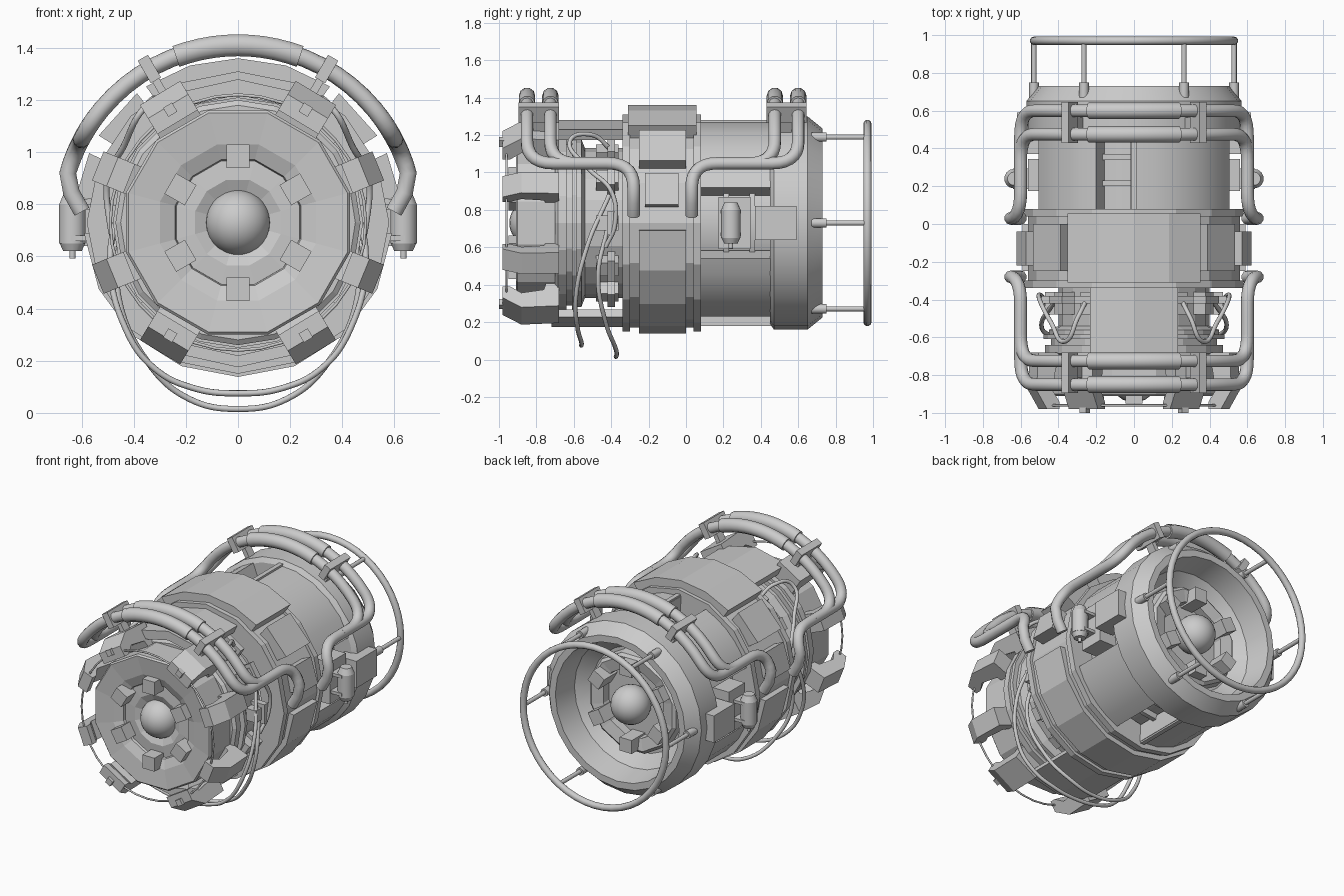
import bpy, bmesh
from math import sin, cos, radians, pi
from mathutils import Vector

cube = bpy.data.objects.get("Cube")
if cube:
    bpy.data.objects.remove(cube, do_unlink=True)

AXIS = 0.73      # height of the long axis
MID = -0.125     # plane between front and rear handles
grey = bpy.data.materials.new("plain grey")
grey.use_nodes = True
grey.diffuse_color = (0.6, 0.6, 0.6, 1)
grey.node_tree.nodes["Principled BSDF"].inputs["Base Color"].default_value = (0.6, 0.6, 0.6, 1)


def polar(r, deg, y):
    a = radians(deg)
    return Vector((r * cos(a), y, AXIS + r * sin(a)))


def finish(name, bm, smooth=False):
    bmesh.ops.remove_doubles(bm, verts=bm.verts, dist=1e-5)
    bmesh.ops.recalc_face_normals(bm, faces=bm.faces)
    me = bpy.data.meshes.new(name)
    bm.to_mesh(me)
    bm.free()
    me.materials.append(grey)
    ob = bpy.data.objects.new(name, me)
    bpy.context.collection.objects.link(ob)
    if smooth:
        bpy.ops.object.select_all(action='DESELECT')
        ob.select_set(True)
        bpy.context.view_layer.objects.active = ob
        bpy.ops.object.shade_smooth_by_angle(angle=radians(30))
    return ob


def revolve(name, profile, n=16, a0=0, a1=360, smooth=False):
    """Turn a closed (radius, y) profile about the long axis, fully or as an arc."""
    bm = bmesh.new()
    full = a1 - a0 == 360
    rows = [[bm.verts.new(polar(r, a0 + (a1 - a0) * i / n, y)) for r, y in profile]
            for i in range(n if full else n + 1)]
    m = len(profile)
    for i in range(n):
        p, q = rows[i], rows[(i + 1) % len(rows)]
        for j in range(m):
            k = (j + 1) % m
            bm.faces.new((p[j], p[k], q[k], q[j]))
    if not full:
        bm.faces.new(rows[0])
        bm.faces.new(rows[-1])
    return finish(name, bm, smooth)


def rect(r0, r1, y0, y1):
    return [(r0, y0), (r1, y0), (r1, y1), (r0, y1)]


def prism(name, profile, width, deg):
    """Extrude a (radius, y) profile sideways at an angle round the axis."""
    bm = bmesh.new()
    a = radians(deg)
    side = Vector((-sin(a), 0, cos(a))) * width / 2
    ends = [[bm.verts.new(polar(r, deg, y) + s) for r, y in profile] for s in (-side, side)]
    for e in ends:
        bm.faces.new(e)
    m = len(profile)
    for j in range(m):
        k = (j + 1) % m
        bm.faces.new((ends[0][j], ends[0][k], ends[1][k], ends[1][j]))
    return finish(name, bm)


def box(name, centre, size):
    bm = bmesh.new()
    bmesh.ops.create_cube(bm, size=1)
    for v in bm.verts:
        v.co = Vector(centre) + Vector([a * b for a, b in zip(v.co, size)])
    return finish(name, bm)


def upright(name, centre, r, height, r2):
    bm = bmesh.new()
    bmesh.ops.create_cone(bm, cap_ends=True, segments=14, radius1=r, radius2=r2, depth=height)
    bmesh.ops.translate(bm, verts=bm.verts, vec=centre)
    return finish(name, bm, True)


def tube(name, pts, radius, cyclic=False, soft=False):
    cu = bpy.data.curves.new(name, 'CURVE')
    cu.dimensions = '3D'
    cu.bevel_depth, cu.bevel_resolution, cu.use_fill_caps = radius, 3, True
    cu.resolution_u = 8
    sp = cu.splines.new('BEZIER' if soft else 'POLY')
    store = sp.bezier_points if soft else sp.points
    store.add(len(pts) - 1)
    for p, co in zip(store, pts):
        if soft:
            p.co = co
            p.handle_left_type = p.handle_right_type = 'AUTO'
        else:
            p.co = (*co, 1)
    sp.use_cyclic_u = cyclic
    cu.materials.append(grey)
    ob = bpy.data.objects.new(name, cu)
    bpy.context.collection.objects.link(ob)
    return ob


def rounded(path, rad, steps=7):
    """Round the corners of a 2D path and sample its straight runs."""
    path = [Vector(p) for p in path]
    out = [path[0]]

    def run(to):
        start, count = out[-1].copy(), max(1, int((to - out[-1]).length / 0.06))
        out.extend(start.lerp(to, i / count) for i in range(1, count + 1))
    for a, b, c in zip(path, path[1:], path[2:]):
        s, e = b + (a - b).normalized() * rad, b + (c - b).normalized() * rad
        run(s)
        out.extend(s.lerp(b, t).lerp(b.lerp(e, t), t) for t in (i / steps for i in range(1, steps + 1)))
    run(path[-1])
    return out


# Central band with flanges and curved cover panels
revolve("central_band", rect(0.42, 0.56, -0.32, 0.06))
for name, y in (("front_flange", -0.34), ("rear_flange", 0.04)):
    revolve(name, rect(0.42, 0.58, y, y + 0.04))
revolve("top_panel", rect(0.54, 0.63, -0.31, 0.055), 4, 56, 124)
revolve("lower_panel", rect(0.54, 0.592, -0.25, 0), 8, 184, 356)
for tag, flip in (("left", 0), ("right", 1)):
    def span(a, b):
        return (180 - b, 180 - a) if flip else (a, b)
    revolve(tag + "_shoulder_panel", rect(0.54, 0.63, -0.25, 0), 1, *span(32, 52))
    revolve(tag + "_side_plate", rect(0.54, 0.63, -0.22, -0.04), 1, *span(9, 25))

# Rear barrel: core, ribs and thick shell segments with window gaps
revolve("barrel_core", rect(0.36, 0.41, 0.02, 0.5), 24, smooth=True)
for y in (0.2, 0.34):
    revolve("barrel_rib", rect(0.4, 0.45, y, y + 0.03), 24, smooth=True)
for a0, a1 in ((20.5, 92), (112, 159.5), (200.5, 272), (292, 339.5)):
    revolve("barrel_shell", rect(0.42, 0.54, 0.07, 0.47), 5, a0, a1, True)
for a in (90, -90):
    prism("barrel_rail", rect(0.52, 0.55, 0.06, 0.48), 0.03, a)

# Rear collar with deep dish
revolve("rear_collar", [(0.4, 0.45), (0.54, 0.45), (0.57, 0.47), (0.57, 0.65), (0.505, 0.73),
                        (0.46, 0.73), (0.43, 0.57), (0.35, 0.5), (0.0001, 0.5), (0.0001, 0.45)], 24, smooth=True)
revolve("rear_hub", [(0.23, 0.48), (0.34, 0.48), (0.33, 0.56), (0.31, 0.575), (0.23, 0.56)], 12, 15, 375)

# Front stepped section and nose
revolve("front_neck", [(0.3, -0.7), (0.45, -0.7), (0.47, -0.685), (0.47, -0.64), (0.44, -0.64),
                       (0.44, -0.61), (0.48, -0.61), (0.48, -0.585), (0.45, -0.585), (0.45, -0.56),
                       (0.4, -0.54), (0.4, -0.33), (0.3, -0.33)], 20)
revolve("nose_ring", [(0.24, -0.7), (0.445, -0.7), (0.445, -0.9), (0.435, -0.91),
                      (0.31, -0.895), (0.25, -0.87), (0.24, -0.83)], 12, 15, 375)
revolve("nose_hub", [(0.0001, -0.78), (0.25, -0.78), (0.245, -0.855), (0.17, -0.86), (0.1, -0.83),
                     (0.0001, -0.83)], 12, 15, 375)

# Hub blocks and central spheres at both ends
for end, y0, y1, ys in (("front", -0.95, -0.84, -0.82), ("rear", 0.5, 0.64, 0.585)):
    for i in range(6):
        prism(end + "_hub_block", rect(0.21, 0.3, y0, y1), 0.09, 30 + 60 * i)
    bm = bmesh.new()
    bmesh.ops.create_uvsphere(bm, u_segments=24, v_segments=14, radius=0.125)
    bmesh.ops.translate(bm, verts=bm.verts, vec=(0, ys, AXIS))
    finish(end + "_sphere", bm, True)

# Front claws with bolts and a thin hoop
claw = [(0.4, -0.68), (0.57, -0.68), (0.58, -0.88), (0.52, -0.98), (0.45, -0.98),
        (0.45, -0.94), (0.49, -0.88), (0.47, -0.76), (0.4, -0.74)]
for a in (22, 59, 121, 158, 202, 239, 301, 338):
    prism("claw", claw, 0.18 if a in (59, 121, 239, 301) else 0.12, a)
for a in (59, 121, 239, 301):
    prism("claw_bolt", rect(0.485, 0.525, -1.0, -0.92), 0.04, a)
tube("front_hoop", [polar(0.49, 10 * i, -0.96) for i in range(36)], 0.006, True)

# Top and bottom bridge plates over the neck
revolve("top_bridge", rect(0.49, 0.55, -0.74, -0.32), 2, 65, 115)
revolve("bottom_bridge", rect(0.51, 0.555, -0.72, -0.32), 2, 245, 295)

# Small fittings round the neck
for a in (0, 32, 58, 122, 148, 180, 212, 238, 302, 328):
    prism("neck_block", rect(0.38, 0.47, -0.48, -0.36), 0.08, a)
    prism("neck_clip", rect(0.38, 0.49, -0.42, -0.38), 0.13, a)

# Rear guard ring on six spokes
tube("guard_ring", [polar(0.53, 7.5 * i, 0.97) for i in range(48)], 0.022, True)
for i in range(6):
    tube("guard_spoke", [polar(0.53, 60 * i, 0.6), polar(0.53, 60 * i, 0.97)], 0.014)
    tube("spoke_socket", [polar(0.53, 60 * i, 0.67), polar(0.53, 60 * i, 0.75)], 0.026)

# Arched twin handles, front and rear
R = 0.68
ARC = R * pi / 180    # length of one degree along the arch


def arch(corners):
    """Follow (angle, y) corners down one side and repeat them on the other."""
    half = rounded([(a * ARC, y) for a, y in corners], 0.14)
    pts = []
    for p in half:
        deg = p.x / ARC
        pts.append(polar(R - max(0, 14 - deg) * 0.008, deg, p.y))
    return [Vector((-p.x, p.y, p.z)) for p in reversed(pts)] + pts[1:]


for end, sign in (("front", 1), ("rear", -1)):
    def place(y):
        return MID + sign * y
    outer, inner = place(-0.725), place(-0.6)
    tube(end + "_outer_handle", arch([(90, outer), (28, outer), (28, place(-0.155)), (4, place(-0.155))]), 0.034)
    tube(end + "_inner_handle", arch([(90, inner), (28, inner), (28, place(-0.36))]), 0.034)
    for y in (outer, inner):
        tube(end + "_handle_grip", [polar(R, 69.5 + 4.1 * i, y) for i in range(11)], 0.044)
    for a in (60, 120):
        prism(end + "_handle_clamp", rect(0.63, 0.73, min(outer, inner) - 0.045, max(outer, inner) + 0.045), 0.045, a)
        prism(end + "_clamp_post", rect(0.5, 0.64, place(-0.66) - 0.03, place(-0.66) + 0.03), 0.03, a)

# Side canisters, brackets and boxes in the side windows
for tag, s in (("left", 1), ("right", -1)):
    for part, z, r, h, r2 in (("canister", 0.725, 0.052, 0.15, 0.052), ("canister_top", 0.82, 0.052, 0.04, 0.035),
                              ("canister_base", 0.635, 0.036, 0.03, 0.05), ("canister_valve", 0.608, 0.012, 0.03, 0.012)):
        upright(tag + "_" + part, (s * 0.635, 0.24, z), r, h, r2)
    box(tag + "_canister_bracket", (s * 0.48, 0.26, 0.73), (0.16, 0.17, 0.28))
    for z in (0.67, 0.79):
        box(tag + "_canister_strap", (s * 0.59, 0.24, z), (0.1, 0.11, 0.02))
    box(tag + "_side_box", (s * 0.55, 0.48, 0.73), (0.14, 0.22, 0.18))

# Loose cables hanging under and around the neck
low = [(0.45, -0.42, 0.7), (0.46, -0.47, 0.45), (0.35, -0.43, 0.2), (0.19, -0.375, 0.055)]
high = [(0.42, -0.41, 0.88), (0.49, -0.53, 0.6), (0.43, -0.59, 0.32), (0.32, -0.58, 0.17), (0.17, -0.56, 0.095)]
for name, side, z in (("long_cable", low, 0.015), ("short_cable", high, 0.075)):
    tube(name, side + [(0, side[-1][1], z)] + [(-x, y, h) for x, y, h in reversed(side)], 0.012, soft=True)
for s in (1, -1):
    tube("upper_cable", [(s * x, y, z) for x, y, z in (
        (0.25, -0.4, 1.12), (0.3, -0.5, 1.2), (0.36, -0.62, 1.17), (0.44, -0.52, 1.02), (0.5, -0.4, 0.9),
        (0.49, -0.38, 0.72), (0.46, -0.43, 0.6))], 0.012, soft=True)
